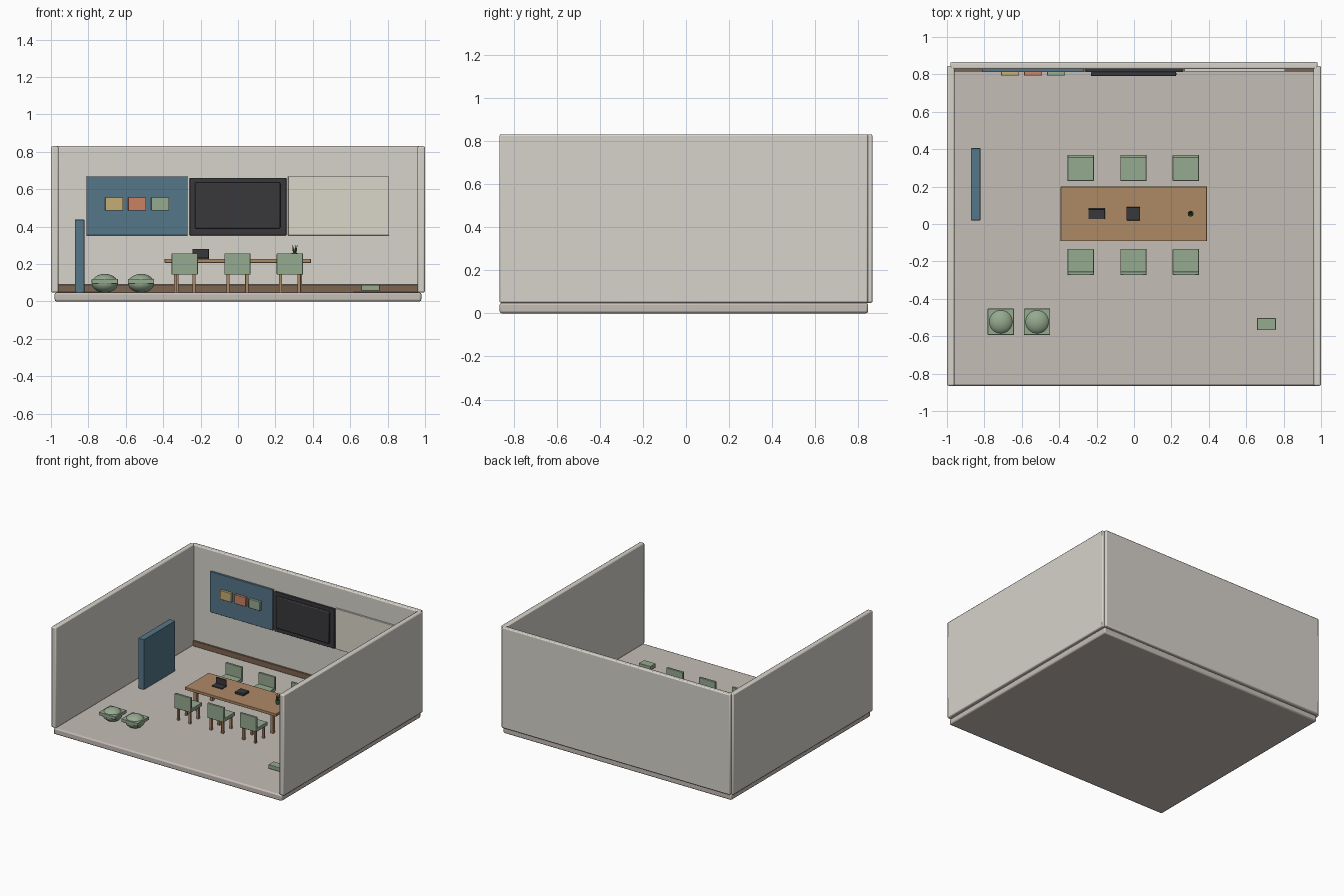
import bpy, math

if "Cube" in bpy.data.objects:
    bpy.data.objects.remove(bpy.data.objects["Cube"])


def material(name, rgb):
    m = bpy.data.materials.new(name)
    m.diffuse_color = (*rgb, 1)
    m.use_nodes = True
    m.node_tree.nodes["Principled BSDF"].inputs["Base Color"].default_value = m.diffuse_color
    return m


WALL = material("wall_paint", (0.68, 0.65, 0.60))
FLOOR = material("floor_finish", (0.56, 0.51, 0.47))
WOOD = material("wood", (0.42, 0.25, 0.13))
DARK_WOOD = material("dark_wood", (0.20, 0.13, 0.08))
BLUE = material("blue_felt", (0.09, 0.18, 0.25))
BLACK = material("dark_plastic", (0.04, 0.04, 0.045))
WHITE = material("whiteboard", (0.70, 0.67, 0.58))
GREEN = material("sage_fabric", (0.30, 0.40, 0.28))
YELLOW = material("yellow_paper", (0.55, 0.42, 0.18))
CORAL = material("coral_paper", (0.60, 0.22, 0.13))
LEAF = material("leaf_green", (0.06, 0.13, 0.05))


def finish(name, mat):
    ob = bpy.context.object
    ob.name = name
    ob.data.materials.append(mat)
    return ob


def box(name, x, y, z, mat, bevel=0.002):
    """Box from (min, max) ranges with softened edges."""
    bpy.ops.mesh.primitive_cube_add(size=1, location=[sum(r) / 2 for r in (x, y, z)])
    ob = finish(name, mat)
    ob.scale = [r[1] - r[0] for r in (x, y, z)]
    bpy.ops.object.transform_apply(location=False, rotation=False, scale=True)
    mod = ob.modifiers.new("soft_edges", "BEVEL")
    mod.width = bevel
    mod.segments = 2
    bpy.ops.object.shade_smooth_by_angle(angle=math.radians(35))
    return ob


def leg(name, x, y, z0, z1, w):
    box(name, (x - w / 2, x + w / 2), (y - w / 2, y + w / 2), (z0, z1), WOOD, 0.001)


F = 0.048  # floor level

# Room shell
box("floor", (-0.98, 0.98), (-0.865, 0.845), (0, F), FLOOR, 0.01)
box("left_wall", (-1, -0.96), (-0.865, 0.845), (F, 0.83), WALL, 0.008)
box("right_wall", (0.96, 1), (-0.865, 0.845), (F, 0.83), WALL, 0.008)
box("back_wall", (-0.982, 0.982), (0.828, 0.865), (F, 0.83), WALL, 0.008)
box("baseboard", (-0.96, 0.96), (0.815, 0.83), (F, 0.09), DARK_WOOD)

# Wall boards and display
box("pin_board", (-0.81, -0.27), (0.812, 0.83), (0.353, 0.668), BLUE)
box("display_frame", (-0.258, 0.258), (0.812, 0.83), (0.353, 0.66), BLACK)
box("display_screen", (-0.23, 0.226), (0.79, 0.813), (0.39, 0.636), BLACK, 0.006)
box("whiteboard", (0.268, 0.808), (0.815, 0.83), (0.353, 0.668), WHITE)
for i, mat in enumerate((YELLOW, CORAL, GREEN)):
    cx = -0.662 + i * 0.123
    box(f"pinned_note_{i}", (cx - 0.048, cx + 0.048), (0.793, 0.813), (0.486, 0.556), mat)

# Freestanding partition and floor cushion
box("partition", (-0.872, -0.822), (0.02, 0.405), (F, 0.437), BLUE)
box("floor_block", (0.658, 0.758), (-0.567, -0.503), (0.058, 0.088), GREEN)

# Table
box("table_top", (-0.392, 0.39), (-0.092, 0.2), (0.206, 0.227), WOOD)
for sx in (-1, 1):
    for y in (-0.045, 0.155):
        leg("table_leg", sx * 0.33, y, F, 0.208, 0.024)

# Chairs: three on each side, backs facing away from the table
for cy, out in ((-0.203, -1), (0.3, 1)):
    for cx in (-0.285, -0.003, 0.277):
        xr = (cx - 0.07, cx + 0.07)
        box("chair_seat", xr, (cy - 0.07, cy + 0.07), (0.143, 0.17), GREEN, 0.003)
        ya, yb = sorted((cy + out * 0.052, cy + out * 0.07))
        box("chair_back", xr, (ya, yb), (0.143, 0.257), GREEN, 0.003)
        for dx in (-0.05, 0.05):
            for dy in (-0.05, 0.05):
                leg("chair_leg", cx + dx, cy + dy, F, 0.145, 0.017)

# Items on the table
box("laptop_base", (-0.244, -0.156), (0.027, 0.083), (0.226, 0.234), BLACK, 0.001)
box("laptop_lid", (-0.244, -0.156), (0.076, 0.085), (0.23, 0.28), BLACK, 0.001)
box("conference_speaker", (-0.04, 0.033), (0.02, 0.09), (0.226, 0.244), BLACK)
bpy.ops.mesh.primitive_cone_add(vertices=16, radius1=0.012, radius2=0.016, depth=0.032,
                                location=(0.303, 0.055, 0.242))
finish("plant_pot", LEAF)
for i in range(5):
    a = i * math.tau / 5
    bpy.ops.mesh.primitive_cone_add(
        vertices=6, radius1=0.006, radius2=0.001, depth=0.05,
        location=(0.303 + 0.009 * math.cos(a), 0.055 + 0.009 * math.sin(a), 0.278),
        rotation=(0, 0.2, a))
    finish("plant_leaf", LEAF)

# Lounge poufs: squashed ball ringed by a square cushion
for cx in (-0.712, -0.518):
    bpy.ops.mesh.primitive_uv_sphere_add(segments=32, ring_count=16, radius=1,
                                         location=(cx, -0.523, 0.097))
    ball = finish("pouf_ball", GREEN)
    ball.scale = (0.07, 0.07, 0.05)
    bpy.ops.object.shade_smooth()
    box("pouf_cushion", (cx - 0.07, cx + 0.07), (-0.593, -0.453), (0.096, 0.12), GREEN)
